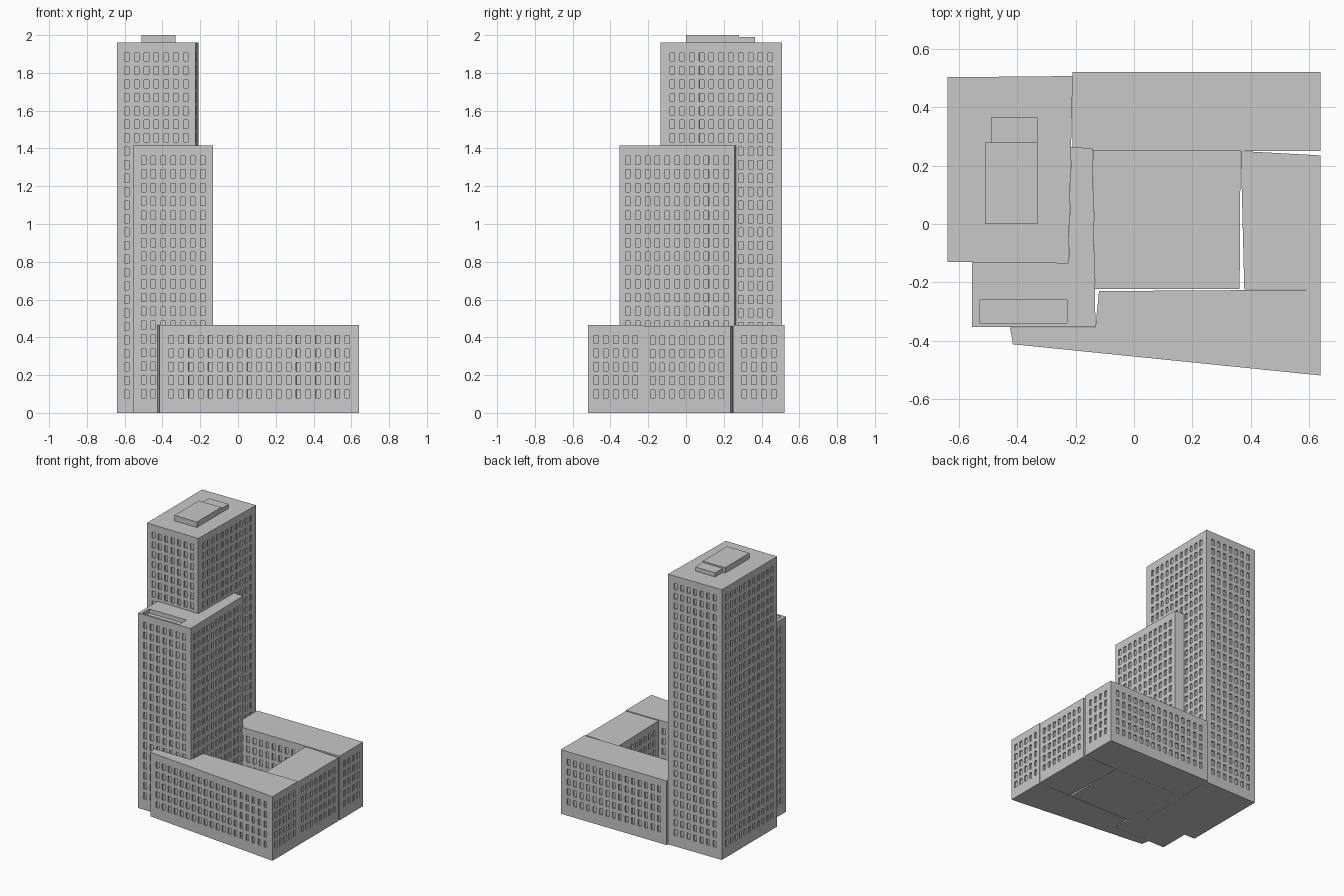
import bpy
import bmesh
from mathutils import Vector

old = bpy.data.objects.get("Cube")
if old:
    bpy.data.objects.remove(old, do_unlink=True)

GREY = (0.58, 0.58, 0.58, 1.0)
concrete = bpy.data.materials.new("light grey concrete")
concrete.use_nodes = True
concrete.diffuse_color = GREY
concrete.node_tree.nodes["Principled BSDF"].inputs["Base Color"].default_value = GREY

COLUMN, STOREY = 0.052, 0.0715
FRAME, RECESS = 0.014, 0.01


def wall(bm, a, b, z0, z1, windows):
    """Flat wall from a to b; returns the grid cells that become windows."""
    a, b = Vector(a), Vector(b)
    length = (b - a).length
    cols = round((length - 0.05) / COLUMN) if windows else 0
    rows = round((z1 - z0 - 0.105) / STOREY) if windows else 0
    us, zs = [0, length], [z0, z1]
    if cols > 0 and rows > 0:
        side = (length - cols * COLUMN) / 2
        step = (z1 - z0 - 0.105) / rows
        us[1:1] = [side + i * COLUMN for i in range(cols + 1)]
        zs[1:1] = [z0 + 0.065 + j * step for j in range(rows + 1)]
    grid = [[bm.verts.new((*a.lerp(b, u / length), z)) for u in us] for z in zs]
    cells = []
    for j in range(len(zs) - 1):
        for i in range(len(us) - 1):
            f = bm.faces.new((grid[j][i], grid[j][i + 1],
                              grid[j + 1][i + 1], grid[j + 1][i]))
            if 0 < i < len(us) - 2 and 0 < j < len(zs) - 2:
                cells.append(f)
    return cells


def roof_with_pit(bm, outline, pit, z, depth):
    """Roof with a sunken rectangular pit."""
    edges = []
    for loop in (outline, pit):
        vs = [bm.verts.new((x, y, z)) for x, y in loop]
        edges += [bm.edges.new((v, vs[(i + 1) % len(vs)])) for i, v in enumerate(vs)]
    made = bmesh.ops.triangle_fill(bm, edges=edges, use_beauty=True)["geom"]
    for f in made:
        if isinstance(f, bmesh.types.BMFace):
            f.normal_update()
            if f.normal.z < 0:
                f.normal_flip()
    inward = pit[::-1]
    for i, p in enumerate(inward):
        wall(bm, p, inward[(i + 1) % len(inward)], z - depth, z, False)
    bm.faces.new([bm.verts.new((x, y, z - depth)) for x, y in pit])


def block(name, outline, z0, z1, plain=(), pit=None):
    """Prism on a counter-clockwise outline; sides listed in plain get no windows."""
    bm = bmesh.new()
    cells = []
    for i, p in enumerate(outline):
        cells += wall(bm, p, outline[(i + 1) % len(outline)], z0, z1, i not in plain)
    bm.faces.new([bm.verts.new((x, y, z0)) for x, y in reversed(outline)])
    if pit:
        roof_with_pit(bm, outline, pit, z1, 0.03)
    else:
        bm.faces.new([bm.verts.new((x, y, z1)) for x, y in outline])
    bm.normal_update()
    # Windows: frame the cell, then sink it straight back
    if cells:
        bmesh.ops.inset_individual(bm, faces=cells, thickness=FRAME, depth=0,
                                   use_even_offset=True)
        bm.normal_update()
        bmesh.ops.inset_individual(bm, faces=cells, thickness=0, depth=-RECESS,
                                   use_even_offset=True)
    bmesh.ops.remove_doubles(bm, verts=bm.verts, dist=0.00001)
    mesh = bpy.data.meshes.new(name)
    bm.to_mesh(mesh)
    bm.free()
    mesh.materials.append(concrete)
    obj = bpy.data.objects.new(name, mesh)
    bpy.context.collection.objects.link(obj)
    return obj


def rect(x0, x1, y0, y1):
    return [(x0, y0), (x1, y0), (x1, y1), (x0, y1)]


ALL = range(8)

# Towers
block("tall_tower", [(-0.64, -0.13), (-0.225, -0.135), (-0.21, 0.507), (-0.64, 0.503)],
      0, 1.96)
block("middle_tower", [(-0.555, -0.353), (-0.132, -0.353), (-0.142, 0.258),
                       (-0.215, 0.265), (-0.224, -0.134), (-0.555, -0.131)],
      0, 1.415, plain=(2, 3, 4), pit=rect(-0.53, -0.23, -0.34, -0.26))

# Rooftop plant rooms
block("roof_plant_room", rect(-0.51, -0.33, 0.0, 0.28), 1.96, 2.0, ALL)
block("roof_plant_annex", rect(-0.49, -0.33, 0.28, 0.365), 1.96, 1.99, ALL)

# Low wings around the courtyard
block("front_wing", [(-0.415, -0.412), (0.64, -0.519), (0.64, -0.225),
                     (-0.12, -0.23), (-0.132, -0.354), (-0.425, -0.354)],
      0, 0.465, plain=(3, 4, 5))
block("side_wing", [(0.378, -0.224), (0.64, -0.224), (0.64, 0.235), (0.366, 0.25)],
      0, 0.46, plain=(0, 2))
block("back_wing", rect(-0.21, 0.64, 0.251, 0.521), 0, 0.465, plain=(3,))
block("courtyard_floor", [(-0.134, -0.223), (0.362, -0.223), (0.365, 0.25), (-0.141, 0.25)],
      0, 0.02, ALL)
